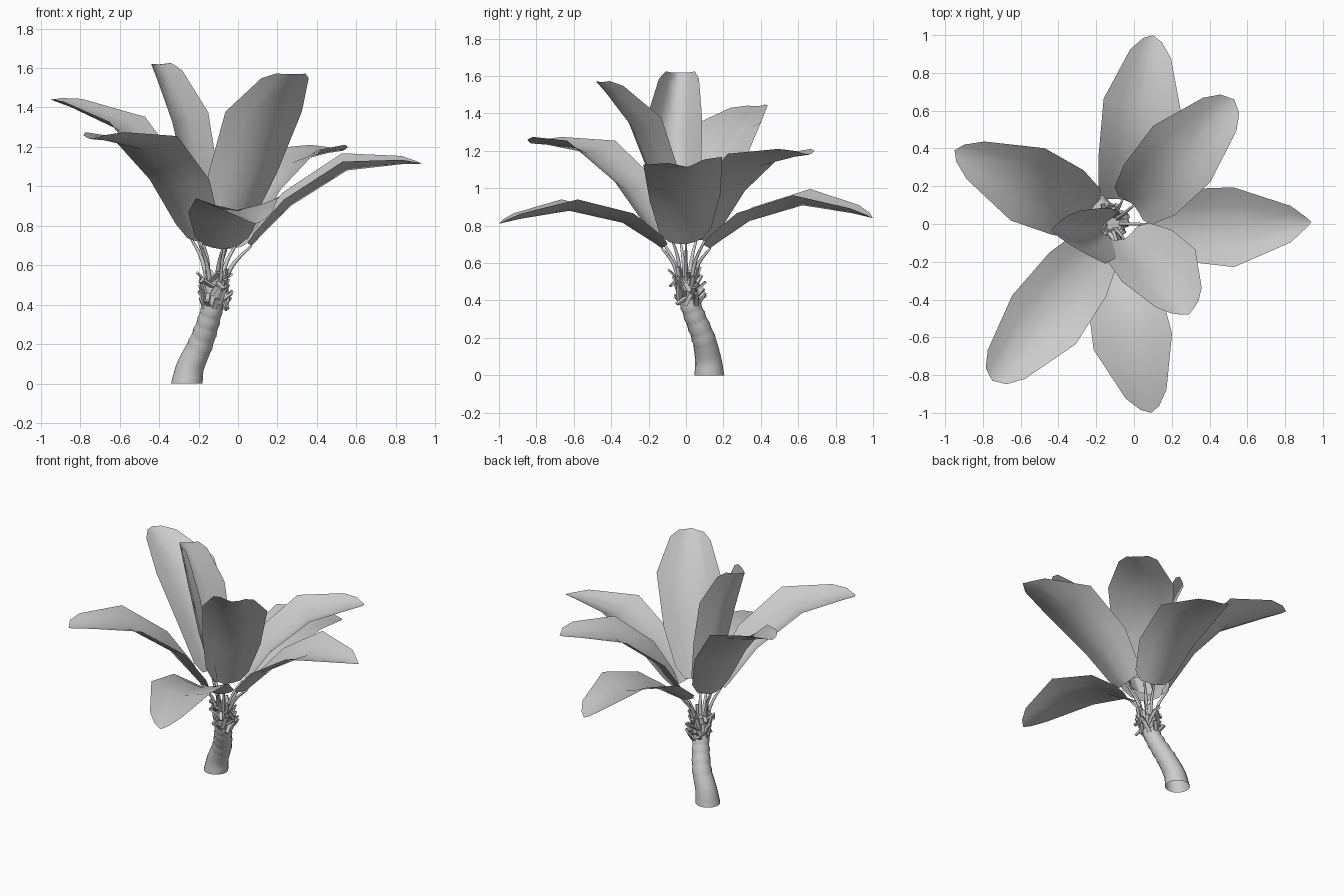
import bpy, bmesh, math, random
from mathutils import Vector, Matrix

if "Cube" in bpy.data.objects:
    bpy.data.objects.remove(bpy.data.objects["Cube"])

random.seed(4)
UP = Vector((0, 0, 1))
CROWN = Vector((-0.118, 0.0, 0.5))


def make_object(name, bm, smooth=True):
    bmesh.ops.recalc_face_normals(bm, faces=bm.faces[:])
    me = bpy.data.meshes.new(name)
    bm.to_mesh(me)
    bm.free()
    for p in me.polygons:
        p.use_smooth = smooth
    ob = bpy.data.objects.new(name, me)
    bpy.context.collection.objects.link(ob)
    return ob


def spline(points, t):
    """Catmull-Rom point at t in 0..1 along the points."""
    p = [Vector(q) for q in points]
    p = [p[0] * 2 - p[1]] + p + [p[-1] * 2 - p[-2]]
    n = len(p) - 3
    i = min(int(t * n), n - 1)
    s = t * n - i
    a, b, c, d = p[i:i + 4]
    return 0.5 * (2 * b + (c - a) * s + (2 * a - 5 * b + 4 * c - d) * s * s
                  + (3 * b - a - 3 * c + d) * s ** 3)


def tube(bm, centres, radii, sides, flat=False):
    """Tube open at the foot; flat starts with level rings, as on the trunk."""
    rings = []
    for i, c in enumerate(centres):
        tan = (centres[min(i + 1, len(centres) - 1)] - centres[max(i - 1, 0)]).normalized()
        if flat:
            tan = UP.lerp(tan, min(1, i / 4)).normalized()
        x = Vector((0, 1, 0)).cross(tan).normalized()
        y = tan.cross(x)
        rings.append([bm.verts.new(c + radii[i] * (x * math.cos(a) + y * math.sin(a)))
                      for a in (2 * math.pi * k / sides for k in range(sides))])
    for r, q in zip(rings, rings[1:]):
        for k in range(sides):
            m = (k + 1) % sides
            bm.faces.new((r[k], r[m], q[m], q[k]))
    bm.faces.new(rings[-1])


# Leaning trunk, plain below and ridged towards the top
path = [(-0.26, 0.125, 0), (-0.24, 0.118, 0.09), (-0.19, 0.093, 0.2),
        (-0.148, 0.045, 0.32), (-0.125, 0.012, 0.42), (-0.118, 0, 0.53)]
N = 30
centres = [spline(path, i / N) for i in range(N + 1)]
radii = []
for i in range(N + 1):
    t = i / N
    r = 0.052 + 0.028 * (1 - t) ** 2
    if t > 0.35:
        r += 0.004 * (i % 3 == 0) - 0.001
    radii.append(r)
bm = bmesh.new()
tube(bm, centres, radii, 16, flat=True)
trunk = make_object("trunk", bm)
bpy.context.view_layer.objects.active = trunk
trunk.select_set(True)
bpy.ops.object.shade_smooth_by_angle(angle=math.radians(40))

# Ragged cut husk stubs around the crown
bm = bmesh.new()
for row in range(5):
    for k in range(8):
        a = 2 * math.pi * (k + 0.5 * (row % 2) + random.uniform(-.3, .3)) / 8
        tilt = random.uniform(0.1, 1.0) * random.choice((1, 1, -1))
        length = random.uniform(0.05, 0.095)
        centre = Vector((CROWN.x, 0.02 * (4 - row) / 4, 0.405 + 0.033 * row))
        m = (Matrix.Translation(centre) @ Matrix.Rotation(a, 4, 'Z')
             @ Matrix.Translation((0.064, 0, 0)) @ Matrix.Rotation(tilt, 4, 'Y')
             @ Matrix.Rotation(random.uniform(-.6, .6), 4, 'X')
             @ Matrix.Diagonal((0.012, 0.022, length, 1)))
        bmesh.ops.create_cube(bm, size=1, matrix=m)
make_object("crown_husks", bm, smooth=False)

ROWS = (0, 0.07, 0.32, 0.64, 0.9, 1)
HALF = (0.09, 0.14, 0.19, 0.212)
COLS = (-1, -0.55, 0, 0.55, 1)


def leaf(name, mid, side=None, cup=0.07, width=1.0, tilt=0.0, tip=0.05):
    """Cupped blade along a midrib, with a thin stalk back to the crown."""
    out = Vector(mid[-1]) - CROWN
    out.z = 0
    out.normalize()
    side = Vector(side) if side else UP.cross(out)
    side = (side + UP * tilt).normalized()
    bm = bmesh.new()
    grid = []
    # the edges run almost straight from the widest row to the blunt tip
    halves = HALF + (0.3 * 0.212 + 0.7 * tip + 0.012, tip)
    for t, h in zip(ROWS, halves):
        tan = (spline(mid, min(1, t + .02)) - spline(mid, max(0, t - .02))).normalized()
        nor = tan.cross(side).normalized()
        if nor.dot(UP - out) < 0:
            nor = -nor
        c = spline(mid, t)
        row = []
        for u in COLS:
            back = -0.03 * abs(u) if t == 1 else 0
            row.append(bm.verts.new(c + side * (u * h * width) + tan * back
                                    + nor * (cup * abs(u) ** 1.4 * h / 0.21)))
        grid.append(row)
    for r, q in zip(grid, grid[1:]):
        for k in range(len(COLS) - 1):
            bm.faces.new((r[k], r[k + 1], q[k + 1], q[k]))
    make_object(name + "_blade", bm)

    bm = bmesh.new()
    base = Vector(mid[0])
    start = CROWN + out * 0.035
    bend = start.lerp(base, 0.5) - out * 0.012 + UP * 0.012
    pts = [start, bend, base]
    tube(bm, [spline(pts, i / 8) for i in range(9)],
         [0.014 - 0.001 * i for i in range(9)], 6)
    make_object(name + "_stalk", bm)


# Spreading leaves
leaf("leaf_east", [(0.07, 0, 0.70), (0.28, 0, 0.91), (0.58, -0.01, 1.09), (0.94, 0.01, 1.115)], tilt=0.1, tip=0.03)
leaf("leaf_northeast", [(0.0, 0.10, 0.72), (0.12, 0.22, 0.95), (0.29, 0.41, 1.13), (0.53, 0.66, 1.18)], tip=0.07)
leaf("leaf_north", [(-0.06, 0.13, 0.68), (0.0, 0.35, 0.83), (0.045, 0.65, 0.91), (0.1, 1.0, 0.84)], tilt=0.08)
leaf("leaf_west", [(-0.24, 0.06, 0.74), (-0.4, 0.14, 1.04), (-0.62, 0.24, 1.30), (-0.95, 0.39, 1.44)], tilt=-0.06)
leaf("leaf_southwest", [(-0.2, -0.13, 0.72), (-0.33, -0.31, 1.0), (-0.51, -0.55, 1.2), (-0.75, -0.83, 1.24)], tip=0.07)
leaf("leaf_south", [(-0.08, -0.13, 0.68), (-0.06, -0.35, 0.82), (0.0, -0.65, 0.88), (0.09, -1.0, 0.81)], cup=0.06)

# Upright inner leaves
leaf("leaf_upright_west", [(-0.18, -0.03, 0.72), (-0.27, -0.06, 1.05), (-0.34, -0.07, 1.35), (-0.44, -0.03, 1.62)],
     side=(0.05, -1, 0), cup=0.18, width=0.7, tip=0.11)
leaf("leaf_upright_southeast", [(-0.05, -0.08, 0.74), (0.06, -0.18, 1.05), (0.17, -0.3, 1.35), (0.29, -0.48, 1.57)],
     side=(0.9, 0.4, 0), cup=0.09, tip=0.08)
